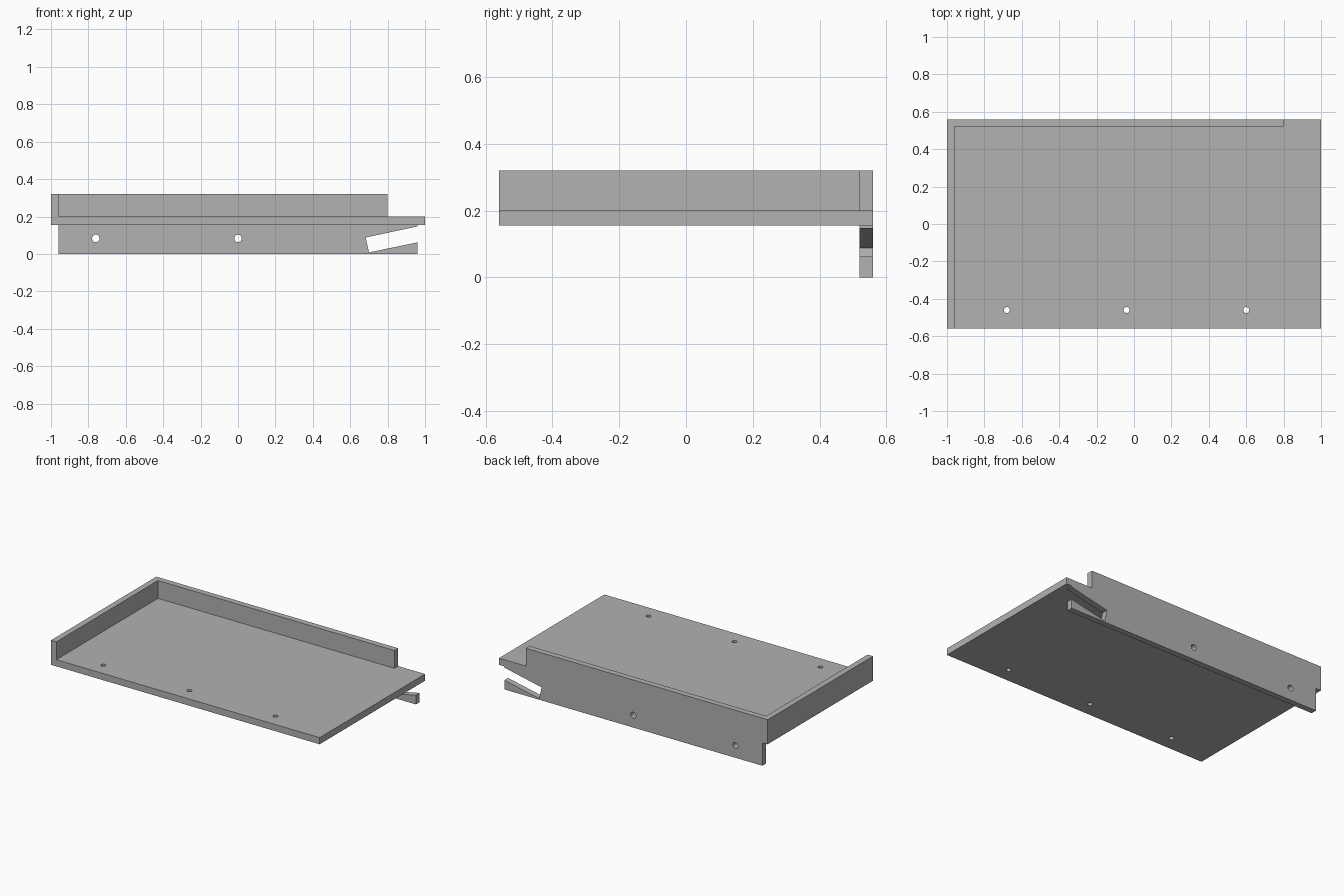
import bpy, bmesh
from math import sin, cos, pi
from mathutils import Vector

cube = bpy.data.objects.get("Cube")
if cube:
    bpy.data.objects.remove(cube, do_unlink=True)

grey = bpy.data.materials.new("plain grey")
grey.use_nodes = True
colour = (0.445, 0.445, 0.445, 1)
grey.diffuse_color = colour
grey.node_tree.nodes["Principled BSDF"].inputs["Base Color"].default_value = colour


def circle(cx, cy, r, n=24):
    return [(cx + r * cos(2 * pi * i / n), cy + r * sin(2 * pi * i / n)) for i in range(n)]


def rect(x0, y0, x1, y1):
    return [(x0, y0), (x1, y0), (x1, y1), (x0, y1)]


def extruded(name, loops, to_3d, depth):
    """Fill an outline with holes and extrude it along depth."""
    bm = bmesh.new()
    edges = []
    for loop in loops:
        vs = [bm.verts.new(to_3d(a, b)) for a, b in loop]
        edges += [bm.edges.new((v, vs[i - 1])) for i, v in enumerate(vs)]
    bmesh.ops.triangle_fill(bm, edges=edges, use_beauty=True)
    ext = bmesh.ops.extrude_face_region(bm, geom=bm.faces[:], use_keep_orig=True)
    moved = [g for g in ext["geom"] if isinstance(g, bmesh.types.BMVert)]
    bmesh.ops.translate(bm, verts=moved, vec=Vector(depth))
    bmesh.ops.recalc_face_normals(bm, faces=bm.faces[:])
    mesh = bpy.data.meshes.new(name)
    bm.to_mesh(mesh)
    bm.free()
    mesh.materials.append(grey)
    obj = bpy.data.objects.new(name, mesh)
    bpy.context.collection.objects.link(obj)
    return obj


X, Y, WALL = 1.0, 0.56, 0.04
BOTTOM, DECK, TOP = 0.155, 0.2, 0.32
inner = X - WALL

# Flat deck with a row of screw holes near the front
extruded("deck",
         [rect(-X, -Y, X, Y - WALL)] + [circle(x, -0.46, 0.016) for x in (-0.68, -0.04, 0.6)],
         lambda a, b: (a, b, BOTTOM), (0, 0, DECK - BOTTOM))

# Side rim
extruded("side_rim", [rect(-X, -Y, -inner, Y - WALL)],
         lambda a, b: (a, b, DECK), (0, 0, TOP - DECK))

# Back panel: rim above, hanging rail below with a slanted open slot and two holes
outline = [(-X, BOTTOM), (-inner, BOTTOM), (-inner, 0), (inner, 0),
           (inner, 0.062), (0.70, 0.008), (0.683, 0.088), (inner, 0.147),
           (inner, BOTTOM), (X, BOTTOM), (X, DECK), (0.8, DECK), (0.8, TOP), (-X, TOP)]
extruded("back_panel", [outline] + [circle(x, 0.083, 0.02) for x in (-0.76, 0)],
         lambda a, b: (a, Y - WALL, b), (0, WALL, 0))
